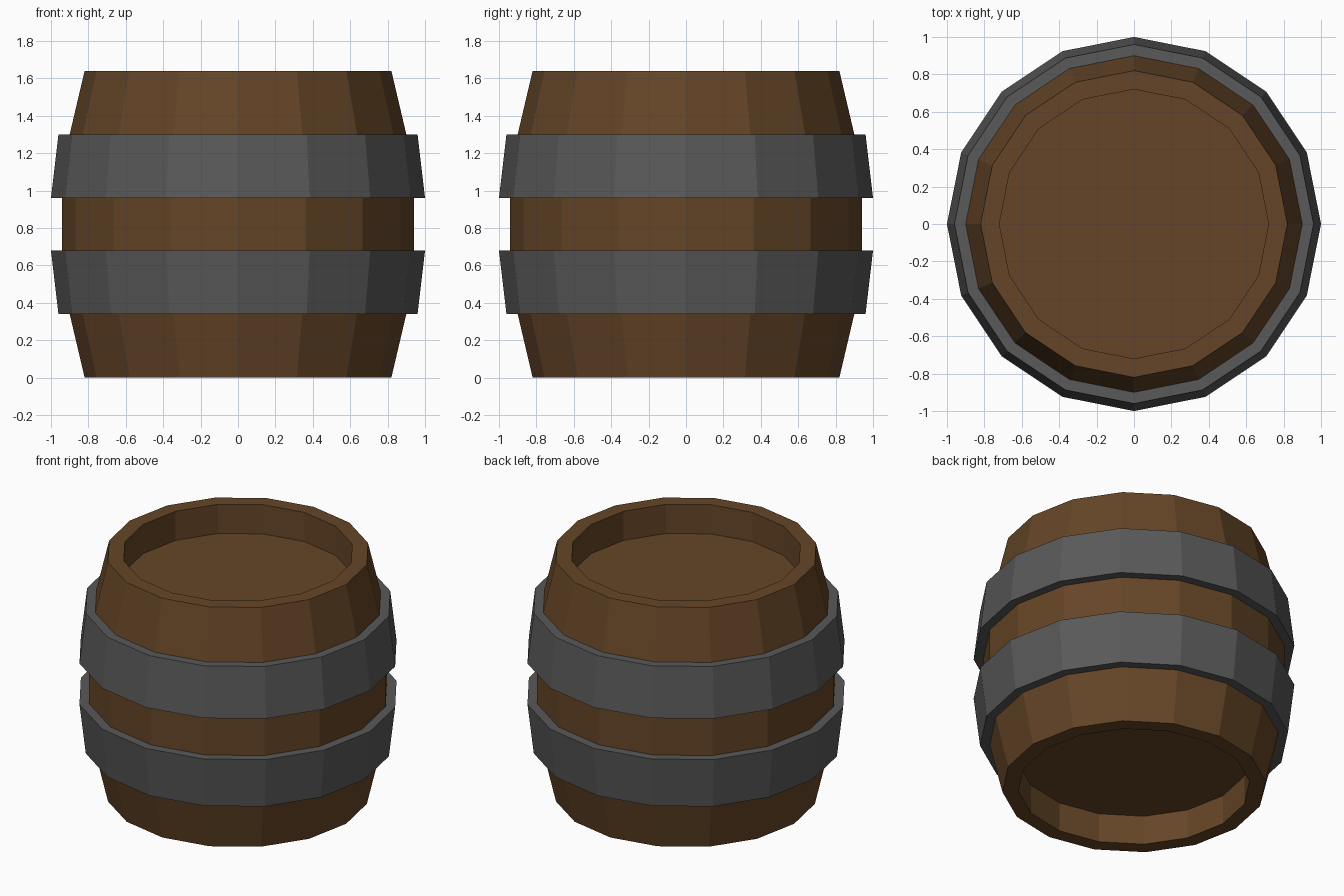
import bpy, bmesh
from math import cos, sin, tau

if "Cube" in bpy.data.objects:
    bpy.data.objects.remove(bpy.data.objects["Cube"])

SIDES = 16


def material(name, color):
    m = bpy.data.materials.new(name)
    m.diffuse_color = (*color, 1)
    m.use_nodes = True
    m.node_tree.nodes["Principled BSDF"].inputs["Base Color"].default_value = m.diffuse_color
    return m


def lathe(name, profile, mat, closed=False):
    """Revolve (radius, z) points around z; cap the ends unless closed."""
    bm = bmesh.new()
    rings = [[bm.verts.new((r * cos(tau * i / SIDES), r * sin(tau * i / SIDES), z))
              for i in range(SIDES)] for r, z in profile]
    pairs = list(zip(rings, rings[1:]))
    if closed:
        pairs.append((rings[-1], rings[0]))
    else:
        bm.faces.new(rings[0])
        bm.faces.new(rings[-1])
    for a, b in pairs:
        for i in range(SIDES):
            j = (i + 1) % SIDES
            bm.faces.new((a[i], a[j], b[j], b[i]))
    bmesh.ops.recalc_face_normals(bm, faces=bm.faces)
    mesh = bpy.data.meshes.new(name)
    bm.to_mesh(mesh)
    bm.free()
    mesh.materials.append(mat)
    obj = bpy.data.objects.new(name, mesh)
    bpy.context.collection.objects.link(obj)
    return obj


wood = material("wood", (0.13, 0.06, 0.02))
iron = material("iron", (0.1, 0.1, 0.1))

# Height and hoop edges
H, LOW, HIGH = 1.64, 0.34, 0.68

# Wooden body: recessed bottom, bulging staves, recessed lid
lower = [(0.72, 0.20), (0.72, 0), (0.82, 0), (0.90, LOW), (0.94, HIGH)]
upper = [(r, H - z) for r, z in reversed(lower)]
lathe("barrel_body", lower + upper, wood)

# Iron hoops, mirrored about the middle
hoop = [(0.89, LOW), (0.96, LOW), (1.0, HIGH), (0.93, HIGH)]
lathe("lower_hoop", hoop, iron, closed=True)
lathe("upper_hoop", [(r, H - z) for r, z in hoop], iron, closed=True)
